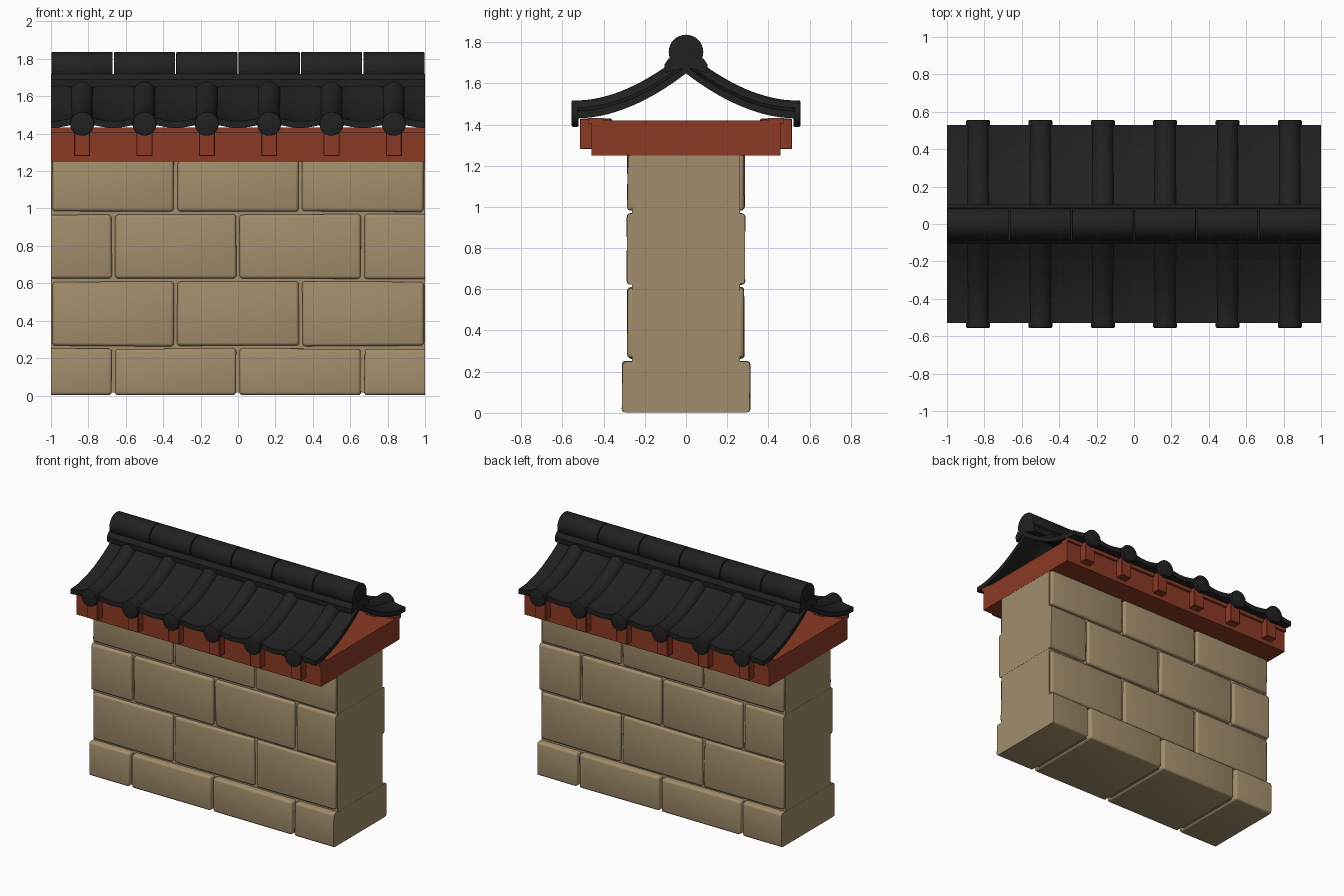
import bpy, bmesh, math, random
from mathutils import Vector

if "Cube" in bpy.data.objects:
    bpy.data.objects.remove(bpy.data.objects["Cube"])
random.seed(4)

def material(name, col):
    m = bpy.data.materials.new(name)
    m.diffuse_color = (*col, 1)
    m.use_nodes = True
    m.node_tree.nodes["Principled BSDF"].inputs["Base Color"].default_value = m.diffuse_color
    return m

STONE = material("tan stone", (0.36, 0.27, 0.15))
WOOD = material("red wood", (0.26, 0.042, 0.018))
TILE = material("black tile", (0.015, 0.015, 0.015))

def finish(name, bm, mat, smooth=True):
    bmesh.ops.recalc_face_normals(bm, faces=bm.faces)
    me = bpy.data.meshes.new(name)
    bm.to_mesh(me)
    bm.free()
    ob = bpy.data.objects.new(name, me)
    bpy.context.collection.objects.link(ob)
    me.materials.append(mat)
    if smooth:
        bpy.ops.object.select_all(action='DESELECT')
        ob.select_set(True)
        bpy.context.view_layer.objects.active = ob
        bpy.ops.object.shade_smooth_by_angle(angle=math.radians(35))
    return ob

def box(name, x, y, z, mat, bevel=0.0, jitter=0.0, segs=3):
    """Box from (min, max) ranges, optionally uneven, rounded and trimmed to the wall length."""
    bm = bmesh.new()
    bmesh.ops.create_cube(bm, size=1)
    for v in bm.verts:
        v.co = Vector([r[0] if c < 0 else r[1] for c, r in zip(v.co, (x, y, z))])
        v.co.x += random.uniform(-jitter, jitter)
        v.co.y += random.uniform(-jitter, jitter)
        if v.co.z > 0.05:
            v.co.z += random.uniform(-jitter, jitter)
    if bevel:
        bmesh.ops.bevel(bm, geom=bm.edges[:], offset=bevel, segments=segs,
                        profile=0.5, affect='EDGES')
    for s in (-1, 1):
        bmesh.ops.bisect_plane(bm, geom=bm.verts[:] + bm.edges[:] + bm.faces[:],
                               plane_co=(s, 0, 0), plane_no=(s, 0, 0), clear_outer=True)
    bmesh.ops.holes_fill(bm, edges=[e for e in bm.edges if e.is_boundary], sides=0)
    return finish(name, bm, mat)

def loft(name, rings, mat):
    """Closed solid skinned through equal-length rings of points."""
    bm = bmesh.new()
    vs = [[bm.verts.new(p) for p in ring] for ring in rings]
    n = len(vs[0])
    for a, b in zip(vs, vs[1:]):
        for i in range(n):
            bm.faces.new((a[i], a[(i + 1) % n], b[(i + 1) % n], b[i]))
    bm.faces.new(vs[0])
    bm.faces.new(vs[-1][::-1])
    return finish(name, bm, mat)

def cylinder(name, radius, length, centre, axis, mat, bevel):
    bm = bmesh.new()
    bmesh.ops.create_cone(bm, cap_ends=True, segments=32, radius1=radius,
                          radius2=radius, depth=length)
    rim = [e for e in bm.edges if abs(e.verts[0].co.z - e.verts[1].co.z) < 1e-4]
    bmesh.ops.bevel(bm, geom=rim, offset=bevel, segments=2, profile=0.5, affect='EDGES')
    q = Vector((0, 0, 1)).rotation_difference(Vector(axis))
    for v in bm.verts:
        v.co = q @ v.co + Vector(centre)
    return finish(name, bm, mat)

# Stone wall: inner core and four courses of staggered blocks
box("wall_core", (-0.999, 0.999), (-0.262, 0.262), (0.015, 1.26), STONE)
courses = [(0.0, 0.25, 0.31), (0.262, 0.61, 0.284), (0.622, 0.968, 0.286), (0.982, 1.29, 0.284)]
W = 2 / 3
for r, (z0, z1, d) in enumerate(courses):
    count, start = (4, -4 / 3) if r % 2 == 0 else (3, -1.0)
    for i in range(count):
        x0 = start + i * W
        box(f"stone_{r}_{i}", (x0 + 0.009, x0 + W - 0.009), (-d, d), (z0 + 0.002, z1),
            STONE, bevel=0.017, jitter=0.003)

# Red timber beam, eave strips and rafter ends
box("beam", (-1, 1), (-0.458, 0.458), (1.25, 1.42), WOOD)
XS = [-5 / 6 + i / 3 for i in range(6)]
for s, side in ((-1, "front"), (1, "back")):
    box(f"eave_strip_{side}", (-1, 1), sorted((s * 0.40, s * 0.475)), (1.405, 1.432), WOOD)
    for i, x in enumerate(XS):
        box(f"rafter_{side}_{i}", (x - 0.043, x + 0.043), sorted((s * 0.36, s * 0.515)),
            (1.28, 1.428), WOOD, bevel=0.004, segs=1)

# Swept roof curve: underside height at distance y from the ridge
def roof_z(y):
    return 1.441 + 0.218 * max(0, 1 - y / 0.525) ** 1.85

def roof_normal(y):
    slope = (roof_z(y + 0.005) - roof_z(y - 0.005)) / 0.01
    return Vector((-slope, 1)).normalized()

for s, side in ((-1, "front"), (1, "back")):
    # Pan tiles, gently sagging between the roll tiles
    ys = [0.528 * i / 14 for i in range(15)]
    rings = []
    for k in range(73):
        x = -1 + k / 36
        sag = -0.011 * math.cos(6 * math.pi * x)
        low = [(x, s * y, roof_z(y) + sag) for y in ys]
        rings.append(low + [(x, s * y, roof_z(y) + sag + 0.036) for y in reversed(ys)])
    loft(f"pan_tiles_{side}", rings, TILE)
    # Half-round roll tiles with round end caps
    for i, x in enumerate(XS):
        rings = []
        for k in range(15):
            y = 0.04 + 0.50 * k / 14
            n = roof_normal(y)
            ring = []
            for a in range(13):
                t = math.pi * a / 12
                h = 0.015 + 0.061 * math.sin(t)
                ring.append((x + 0.061 * math.cos(t), s * (y + n.x * h), roof_z(y) + n.y * h))
            rings.append(ring)
        loft(f"roll_tile_{side}_{i}", rings, TILE)
        cylinder(f"end_cap_{side}_{i}", 0.064, 0.034, (x, s * 0.538, 1.453), (0, s, 0), TILE, 0.006)

# Ridge base and six round ridge tiles
prof = [(-0.1, 1.65), (0, 1.68), (0.1, 1.65), (0.105, 1.69), (0.085, 1.72), (-0.085, 1.72), (-0.105, 1.69)]
loft("ridge_base", [[(x, y, z) for y, z in prof] for x in (-1, 1)], TILE)
for i, x in enumerate(XS):
    cylinder(f"ridge_tile_{i}", 0.084, 1 / 3 - 0.006, (x, 0, 1.752), (1, 0, 0), TILE, 0.004)
